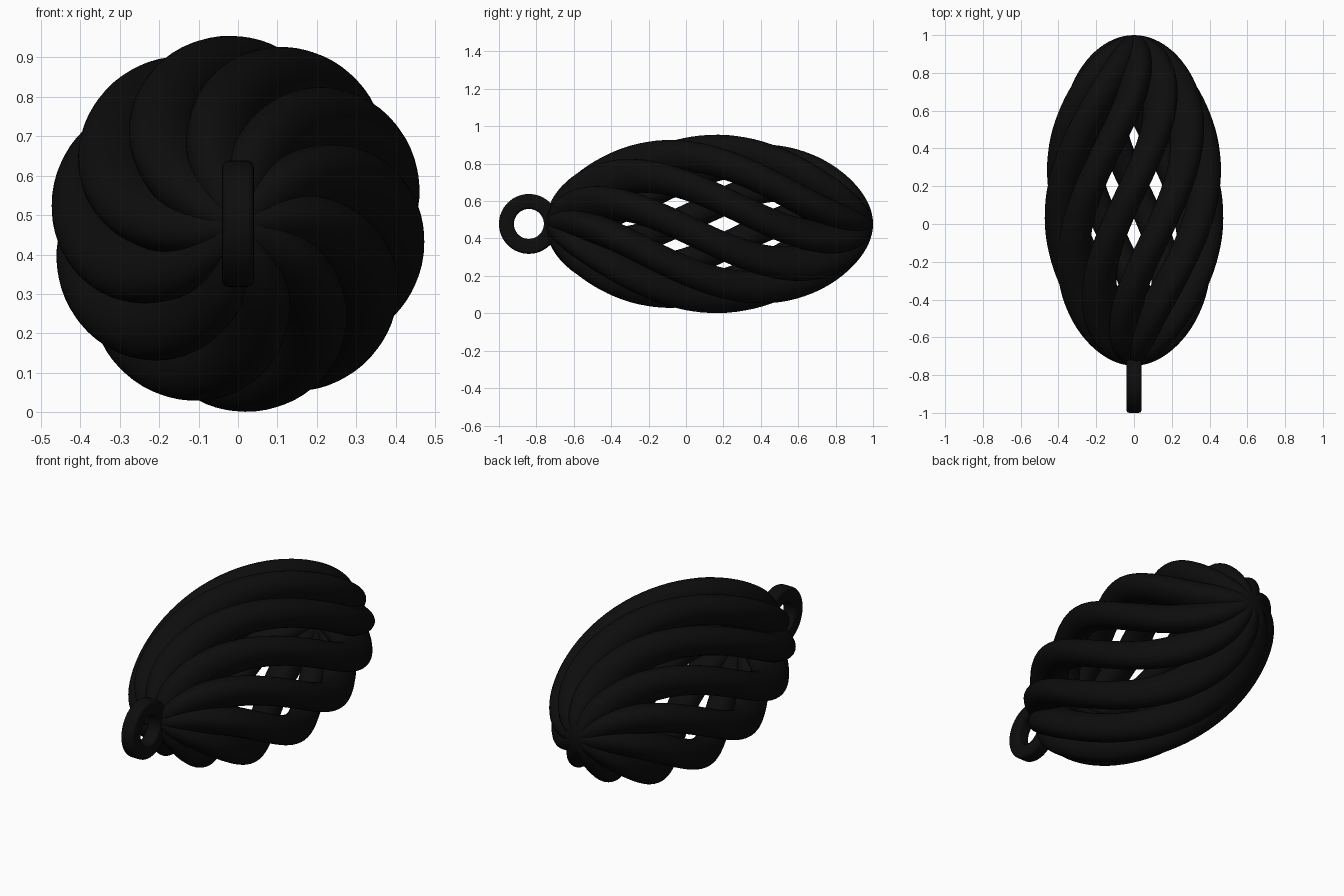
import bpy, bmesh, math

if "Cube" in bpy.data.objects:
    bpy.data.objects.remove(bpy.data.objects["Cube"])

CENTRE_Z = 0.478
BODY_Y = 0.125                      # middle of the cage along y
HALF_LEN, RADIUS, TUBE = 0.875, 0.478, 0.082
TWIST = math.radians(36) / 0.525    # twist per unit of length

black = bpy.data.materials.new("black")
black.diffuse_color = (0.004, 0.004, 0.004, 1)
black.use_nodes = True
black.node_tree.nodes["Principled BSDF"].inputs["Base Color"].default_value = black.diffuse_color


def finish(obj, name):
    obj.name = name
    obj.data.materials.append(black)
    bpy.context.view_layer.objects.active = obj
    bpy.ops.object.select_all(action='DESELECT')
    obj.select_set(True)
    bpy.ops.object.shade_smooth_by_angle(angle=math.radians(40))


# Cage: five stretched hoops, each twisted along y to make two opposite strands
for k in range(5):
    bpy.ops.mesh.primitive_torus_add(major_radius=RADIUS - TUBE, minor_radius=TUBE,
                                     major_segments=112, minor_segments=28)
    hoop = bpy.context.object
    for v in hoop.data.vertices:
        x, z = v.co.x, v.co.z
        y = v.co.y * HALF_LEN / RADIUS + BODY_Y
        a = math.radians(18 + 36 * k) - TWIST * (y - 0.205)
        c, s = math.cos(a), math.sin(a)
        v.co = (x * c - z * s, y, x * s + z * c + CENTRE_Z)
    finish(hoop, f"twisted_strand_{k + 1}")

# Hanging ring: rounded square section spun about the x axis
HALF, ROUND, MID = 0.04, 0.016, 0.12
profile = []
for cx, cr, start in ((1, 1, 0), (-1, 1, 90), (-1, -1, 180), (1, -1, 270)):
    for step in range(5):
        t = math.radians(start + step * 22.5)
        profile.append((cx * (HALF - ROUND) + ROUND * math.cos(t),
                        MID + cr * (HALF - ROUND) + ROUND * math.sin(t)))

bm = bmesh.new()
SEG = 64
rings = []
for i in range(SEG):
    a = 2 * math.pi * i / SEG
    rings.append([bm.verts.new((px, -0.84 + r * math.cos(a), CENTRE_Z + r * math.sin(a)))
                  for px, r in profile])
n = len(profile)
for i in range(SEG):
    p, q = rings[i], rings[(i + 1) % SEG]
    for j in range(n):
        bm.faces.new((p[j], p[(j + 1) % n], q[(j + 1) % n], q[j]))
bmesh.ops.recalc_face_normals(bm, faces=bm.faces)
mesh = bpy.data.meshes.new("hanging_ring")
bm.to_mesh(mesh)
bm.free()
ring = bpy.data.objects.new("hanging_ring", mesh)
bpy.context.collection.objects.link(ring)
finish(ring, "hanging_ring")
